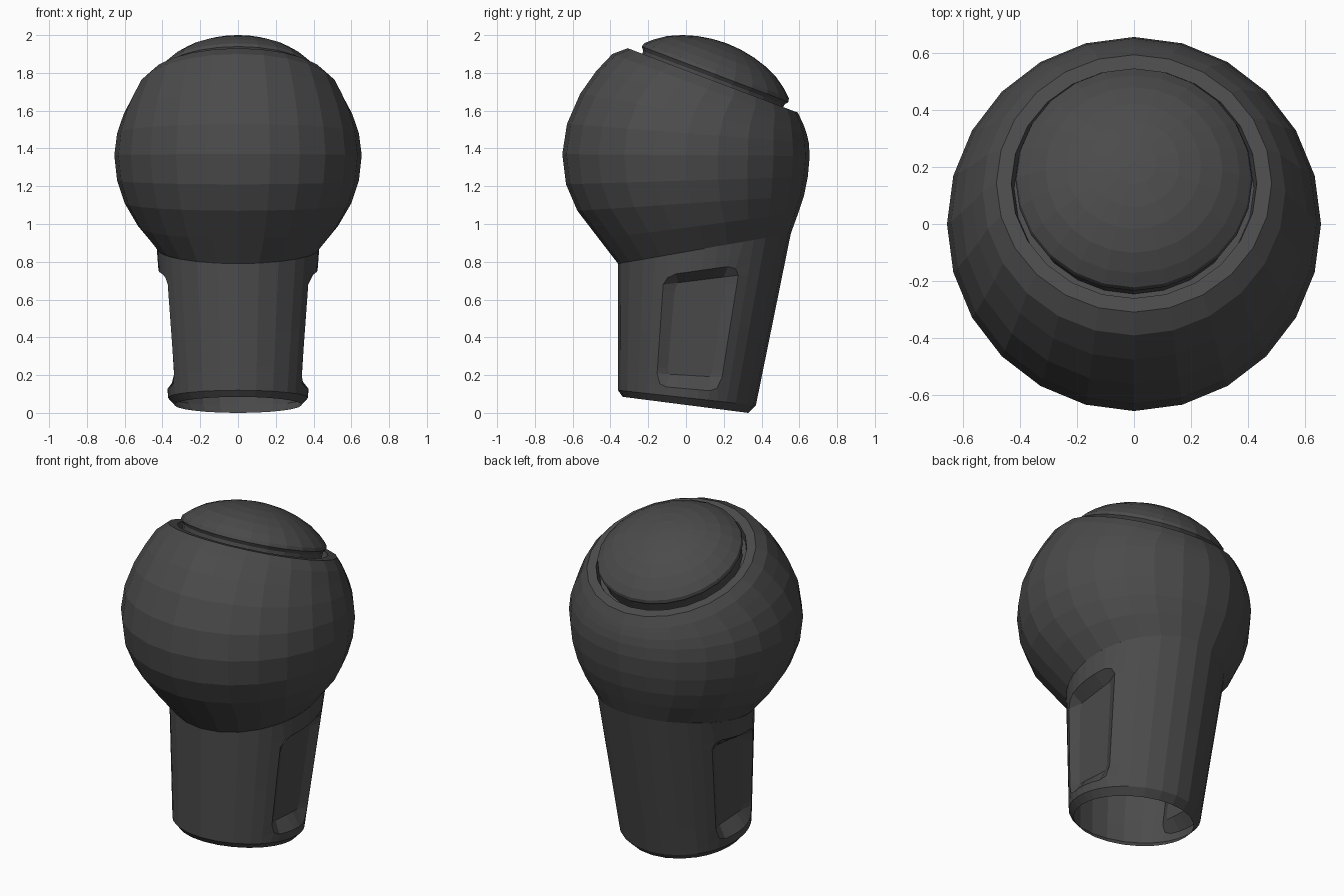
import bpy, bmesh, math
from mathutils import Vector

if "Cube" in bpy.data.objects:
    bpy.data.objects.remove(bpy.data.objects["Cube"])

dark = bpy.data.materials.new("dark_plastic")
dark.diffuse_color = (0.07, 0.07, 0.07, 1)
dark.use_nodes = True
dark.node_tree.nodes["Principled BSDF"].inputs["Base Color"].default_value = dark.diffuse_color
EVEN = [i * 15 for i in range(24)]


def ring(yf, zf, yb, zb, rx):
    """Tilted ellipse through a front and a back point: (centre, half axis, x radius)."""
    f, b = Vector((0, yf, zf)), Vector((0, yb, zb))
    return (f + b) / 2, (b - f) / 2, rx


def disc(r, n):
    """Circle in the tilted top plane, raised by n."""
    t, up = Vector((0, .935, -.354)), Vector((0, .354, .935))
    return Vector((0, .142, 1.76)) + up * n, t * r, r


def point(rg, deg):
    a = math.radians(deg)
    return rg[0] + rg[1] * math.sin(a) + Vector((rg[2] * math.cos(a), 0, 0))


def skin(name, rows, close_top=False):
    """Bridge rows of points into a tube."""
    bm = bmesh.new()
    vs = [[bm.verts.new(p) for p in row] for row in rows]
    n = len(vs[0])
    for lo, hi in zip(vs, vs[1:]):
        for i in range(n):
            j = (i + 1) % n
            bm.faces.new((lo[i], lo[j], hi[j], hi[i]))
    if close_top:
        c = bm.verts.new(close_top)
        for i in range(n):
            bm.faces.new((vs[-1][i], vs[-1][(i + 1) % n], c))
    me = bpy.data.meshes.new(name)
    bm.to_mesh(me)
    bm.free()
    me.materials.append(dark)
    ob = bpy.data.objects.new(name, me)
    bpy.context.collection.objects.link(ob)
    return ob


def loft(name, rings, close_top=False):
    return skin(name, [[point(r, a) for a in EVEN] for r in rings], close_top)


# Ball grip, rings fan from the neck tilt to the top tilt
lip = ring(-.39, 1.90, .62, 1.53, .53)
neck_top = ring(-.36, .79, .555, .95, .43)
loft("ball_grip", [
    neck_top,
    ring(-.46, .92, .595, 1.06, .53),
    ring(-.575, 1.07, .625, 1.15, .60),
    ring(-.635, 1.21, .645, 1.25, .64),
    ring(-.655, 1.37, .655, 1.36, .655),
    ring(-.63, 1.53, .65, 1.43, .64),
    ring(-.56, 1.69, .64, 1.475, .605),
    ring(-.475, 1.81, .63, 1.505, .565),
    lip])

# Trim ring with the groove around the cap
loft("trim_ring", [lip, disc(.482, 0), disc(.43, 0), disc(.42, -.05), disc(.395, -.05)])

# Domed cap
profile = [(.395, -.05), (.40, .015), (.415, .035), (.41, .055), (.37, .092),
           (.31, .134), (.235, .168), (.16, .191), (.08, .205)]
c, _, _ = disc(0, .21)
loft("top_cap", [disc(r, n) for r, n in profile], c)

# Neck: tapered sleeve with a recessed panel on both sides
neck_low = ring(-.36, .12, .37, .04, .37)
half = [-90, -75, -60, -45, -35, -27, -18, -9, 0, 9, 18, 27, 35, 45, 60, 75]
angles = half + [a + 180 for a in half]
levels = [0, .06, .085, .15, .19, .46, .74, .79, .82, .855, 1]


def neck_point(a, t):
    s = (a + 90) % 180 - 90
    inside = abs(s) <= 18 and .15 <= t <= .79
    # rounded panel corners
    if abs(s) == 27 and t in (.06, .855):
        a -= math.copysign(3, s)
        t += .02 if t < .5 else -.02
    if abs(s) == 18 and t in (.15, .79):
        a -= math.copysign(2, s)
    p = point(neck_low, a).lerp(point(neck_top, a), t)
    if inside:
        p.x = math.copysign(.303 + .06 * p.z, p.x)
    return p


levels = [0, .06, .15, .19, .46, .74, .79, .855, 1]
rim = ring(-.335, .085, .33, 0, .335)
rows = [[point(rim, a) for a in angles]]
rows += [[neck_point(a, t) for a in angles] for t in levels]
skin("neck_sleeve", rows)
